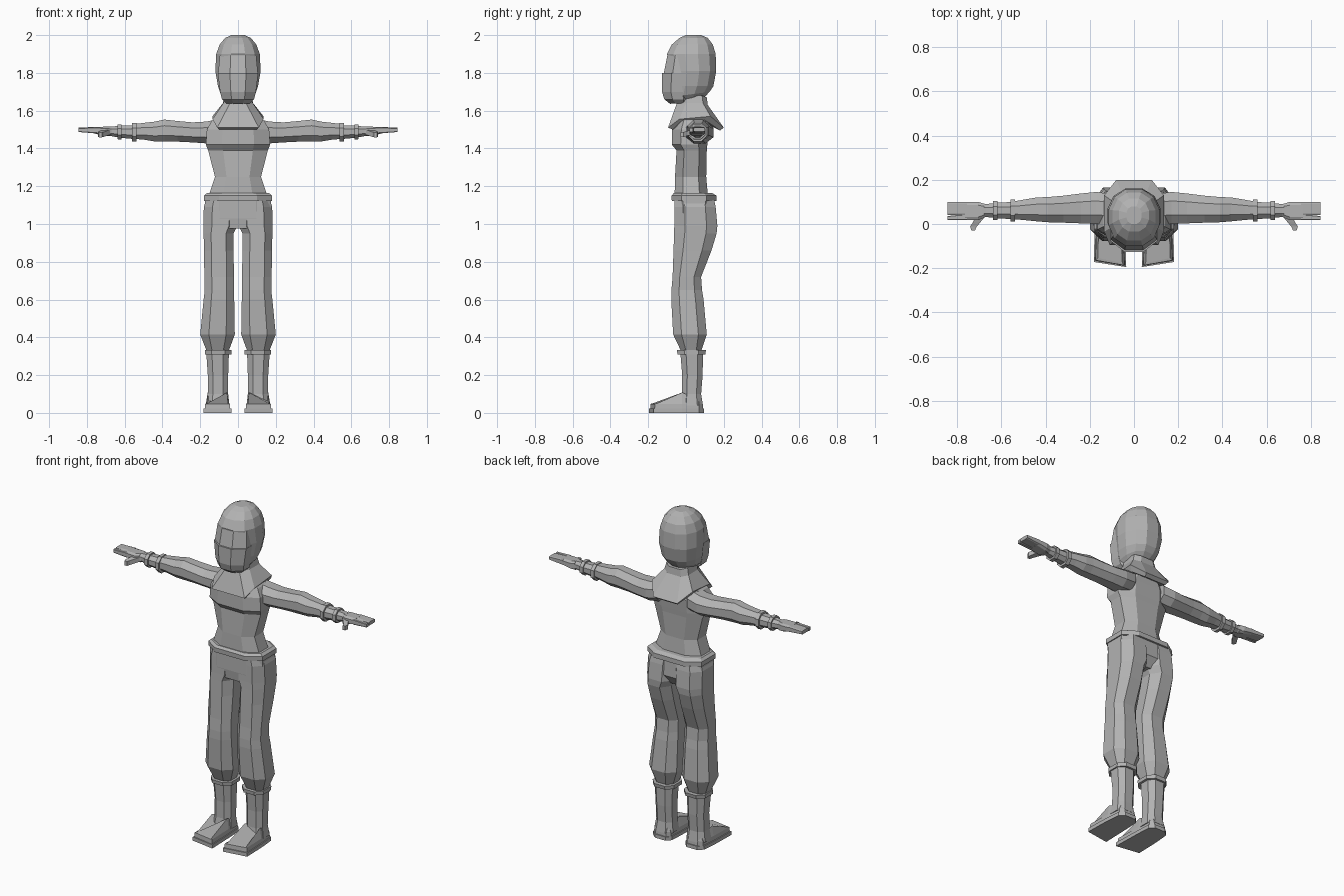
import bpy, bmesh, math

mat = bpy.data.materials.new("plain grey")
mat.diffuse_color = (0.45, 0.45, 0.45, 1)


def loft(name, rings):
    """Skin a list of equal-length point rings and cap both ends."""
    bm = bmesh.new()
    vs = [[bm.verts.new(p) for p in r] for r in rings]
    n = len(rings[0])
    for a, b in zip(vs, vs[1:]):
        for i in range(n):
            j = (i + 1) % n
            bm.faces.new((a[i], a[j], b[j], b[i]))
    bm.faces.new(vs[0])
    bm.faces.new(vs[-1])
    bmesh.ops.recalc_face_normals(bm, faces=bm.faces)
    me = bpy.data.meshes.new(name)
    bm.to_mesh(me)
    bm.free()
    me.materials.append(mat)
    ob = bpy.data.objects.new(name, me)
    bpy.context.collection.objects.link(ob)
    return ob


def octa(u0, u1, v0, v1, c=0.28):
    """Chamfered rectangle, eight points."""
    a, b = (u1 - u0) * c, (v1 - v0) * c
    return [(u0 + a, v0), (u1 - a, v0), (u1, v0 + b), (u1, v1 - b),
            (u1 - a, v1), (u0 + a, v1), (u0, v1 - b), (u0, v0 + b)]


def column(name, rows, c=0.28, s=1):
    """Upright loft; rows are (z, x0, x1, y0, y1), s mirrors in x."""
    return loft(name, [[(s * x, y, z) for x, y in octa(x0, x1, y0, y1, c)]
                       for z, x0, x1, y0, y1 in rows])


def sleeve(name, rows, c=0.28, s=1):
    """Sideways loft; rows are (x, y0, y1, z0, z1)."""
    return loft(name, [[(s * x, y, z) for y, z in octa(y0, y1, z0, z1, c)]
                       for x, y0, y1, z0, z1 in rows])


def sym(rows):
    return [(z, -w, w, y0, y1) for z, w, y0, y1 in rows]


# hood: rounded twelve-sided shell; rows are (z, half width, front y, back y)
def oval(z, w, y0, y1, tilt=0):
    pts = []
    for i in range(12):
        a = 2 * math.pi * (i + 0.5) / 12
        cx, sy = math.cos(a), math.sin(a)
        x = w * math.copysign(abs(cx) ** 0.85, cx) / 0.97
        y = (y0 + y1) / 2 + (y1 - y0) / 2 * sy / 0.966
        pts.append((x, y, z + tilt * sy))
    return pts


loft("hood", [oval(*r) for r in [
    (1.655, 0.065, -0.085, 0.10, 0.02), (1.685, 0.09, -0.095, 0.125, 0.015),
    (1.73, 0.106, -0.09, 0.145), (1.81, 0.12, -0.085, 0.16),
    (1.90, 0.115, -0.10, 0.157), (1.95, 0.097, -0.075, 0.142),
    (1.985, 0.068, -0.035, 0.115), (2.0, 0.035, 0.0, 0.08)]])

# face: eye band above, mask below
column("eye_band", sym([(1.80, 0.105, -0.117, 0.04), (1.895, 0.096, -0.098, 0.04)]), 0.3)
column("face_mask", sym([(1.637, 0.06, -0.085, 0.02), (1.66, 0.085, -0.115, 0.03),
                         (1.70, 0.095, -0.127, 0.03), (1.80, 0.107, -0.126, 0.04)]), 0.3)


# cowl: neck flaring to a hem with a pointed flap behind
def collar(pts):
    return pts + [(-x, y, z) for x, y, z in reversed(pts)]


loft("cowl", [
    collar([(0.04, -0.045, 1.67), (0.07, 0.0, 1.68), (0.07, 0.085, 1.68), (0.04, 0.11, 1.67)]),
    collar([(0.045, -0.05, 1.635), (0.078, 0.0, 1.64), (0.08, 0.09, 1.64), (0.045, 0.115, 1.63)]),
    collar([(0.11, -0.095, 1.51), (0.135, -0.035, 1.555), (0.135, 0.13, 1.57), (0.08, 0.2, 1.51)]),
    collar([(0.10, -0.07, 1.50), (0.12, -0.03, 1.54), (0.115, 0.115, 1.54), (0.07, 0.18, 1.495)]),
    collar([(0.06, -0.04, 1.54), (0.10, 0.0, 1.54), (0.10, 0.09, 1.54), (0.06, 0.10, 1.55)])])

# jacket body with the chest overhanging the waist
column("jacket", sym([
    (1.13, 0.16, -0.062, 0.125), (1.16, 0.152, -0.06, 0.115), (1.25, 0.122, -0.058, 0.107),
    (1.39, 0.158, -0.05, 0.11), (1.42, 0.17, -0.075, 0.113), (1.50, 0.165, -0.073, 0.12),
    (1.545, 0.14, -0.055, 0.115), (1.60, 0.07, -0.03, 0.10)]), 0.25)

# belt and hips
column("belt", sym([(1.122, 0.181, -0.075, 0.162), (1.15, 0.181, -0.077, 0.162),
                    (1.163, 0.165, -0.065, 0.14)]), 0.22)
column("hips", sym([(0.975, 0.12, -0.055, 0.12), (1.03, 0.175, -0.062, 0.155),
                    (1.13, 0.175, -0.062, 0.15)]), 0.22)

for side, s in (("left", 1), ("right", -1)):
    # trouser leg, baggy above the boot
    column(side + "_trouser_leg", [
        (0.325, 0.05, 0.165, -0.025, 0.08), (0.415, 0.017, 0.2, -0.068, 0.11),
        (0.60, 0.02, 0.182, -0.078, 0.093), (0.65, 0.022, 0.176, -0.077, 0.085),
        (0.72, 0.022, 0.178, -0.071, 0.08), (0.86, 0.023, 0.18, -0.066, 0.135),
        (0.95, 0.024, 0.182, -0.063, 0.162), (0.99, 0.003, 0.183, -0.062, 0.166),
        (1.09, 0.0, 0.181, -0.061, 0.157), (1.125, 0.0, 0.17, -0.06, 0.15)], 0.25, s)

    # boot: cuff, shaft, foot and sole
    column(side + "_boot_cuff", [(0.31, 0.034, 0.175, -0.045, 0.102),
                                 (0.332, 0.034, 0.175, -0.048, 0.106)], 0.25, s)
    column(side + "_boot_shaft", [
        (0.04, 0.045, 0.17, -0.03, 0.09), (0.10, 0.052, 0.16, -0.02, 0.08),
        (0.2, 0.052, 0.16, -0.02, 0.088), (0.32, 0.048, 0.168, -0.03, 0.09)], 0.25, s)

    def outline(z, g, s=s):
        pts = [(0.035 + g, -0.195 + g), (0.182 - g, -0.172 + g), (0.178 - g, -0.02),
               (0.17 - g, 0.07), (0.14, 0.096 - g), (0.07, 0.096 - g),
               (0.045 + g, 0.07), (0.04 + g, -0.02)]
        return [(s * x, y, z) for x, y in pts]

    loft(side + "_sole", [outline(0, 0), outline(0.022, 0)])
    top = [(x, y, 0.05 if y < -0.1 else 0.108 if y < 0 else 0.07)
           for x, y, z in outline(0, 0.018)]
    loft(side + "_foot", [outline(0.02, 0.006), outline(0.048, 0.008), top])

    # arm held straight out
    sleeve(side + "_arm", [
        (0.10, 0.0, 0.135, 1.435, 1.555), (0.17, 0.0, 0.145, 1.427, 1.542),
        (0.24, 0.003, 0.138, 1.432, 1.538), (0.32, 0.006, 0.128, 1.436, 1.545),
        (0.39, 0.008, 0.122, 1.437, 1.553), (0.44, 0.012, 0.12, 1.437, 1.542),
        (0.50, 0.018, 0.11, 1.447, 1.535), (0.545, 0.022, 0.102, 1.45, 1.53)], 0.28, s)
    sleeve(side + "_sleeve_cuff", [(0.538, 0.012, 0.11, 1.436, 1.535),
                                   (0.56, 0.012, 0.11, 1.438, 1.534)], 0.28, s)

    # glove: gauntlet, wrist band, palm, fingers and thumb
    sleeve(side + "_gauntlet", [
        (0.55, 0.022, 0.10, 1.45, 1.523), (0.62, 0.026, 0.096, 1.456, 1.52),
        (0.67, 0.032, 0.09, 1.465, 1.516), (0.69, 0.025, 0.095, 1.465, 1.516)], 0.28, s)
    sleeve(side + "_wrist_band", [(0.617, 0.017, 0.103, 1.447, 1.528),
                                  (0.638, 0.017, 0.103, 1.449, 1.528)], 0.28, s)
    sleeve(side + "_palm", [(0.68, 0.028, 0.092, 1.465, 1.516),
                            (0.705, 0.017, 0.10, 1.467, 1.515),
                            (0.765, 0.018, 0.10, 1.48, 1.514)], 0.18, s)
    sleeve(side + "_index_finger", [(0.755, 0.018, 0.045, 1.48, 1.512),
                                    (0.845, 0.018, 0.036, 1.487, 1.508)], 0.12, s)
    sleeve(side + "_other_fingers", [(0.755, 0.04, 0.10, 1.48, 1.514),
                                     (0.845, 0.04, 0.10, 1.489, 1.51)], 0.12, s)
    loft(side + "_thumb", [
        [(s * (x + dx), y, z + dz) for dx, dz in
         ((-w, -0.013), (w, -0.013), (w, 0.013), (-w, 0.013))]
        for x, y, z, w in ((0.695, 0.035, 1.487, 0.022), (0.712, 0.008, 1.48, 0.017),
                           (0.727, -0.012, 1.474, 0.015), (0.728, -0.03, 1.472, 0.008))])
